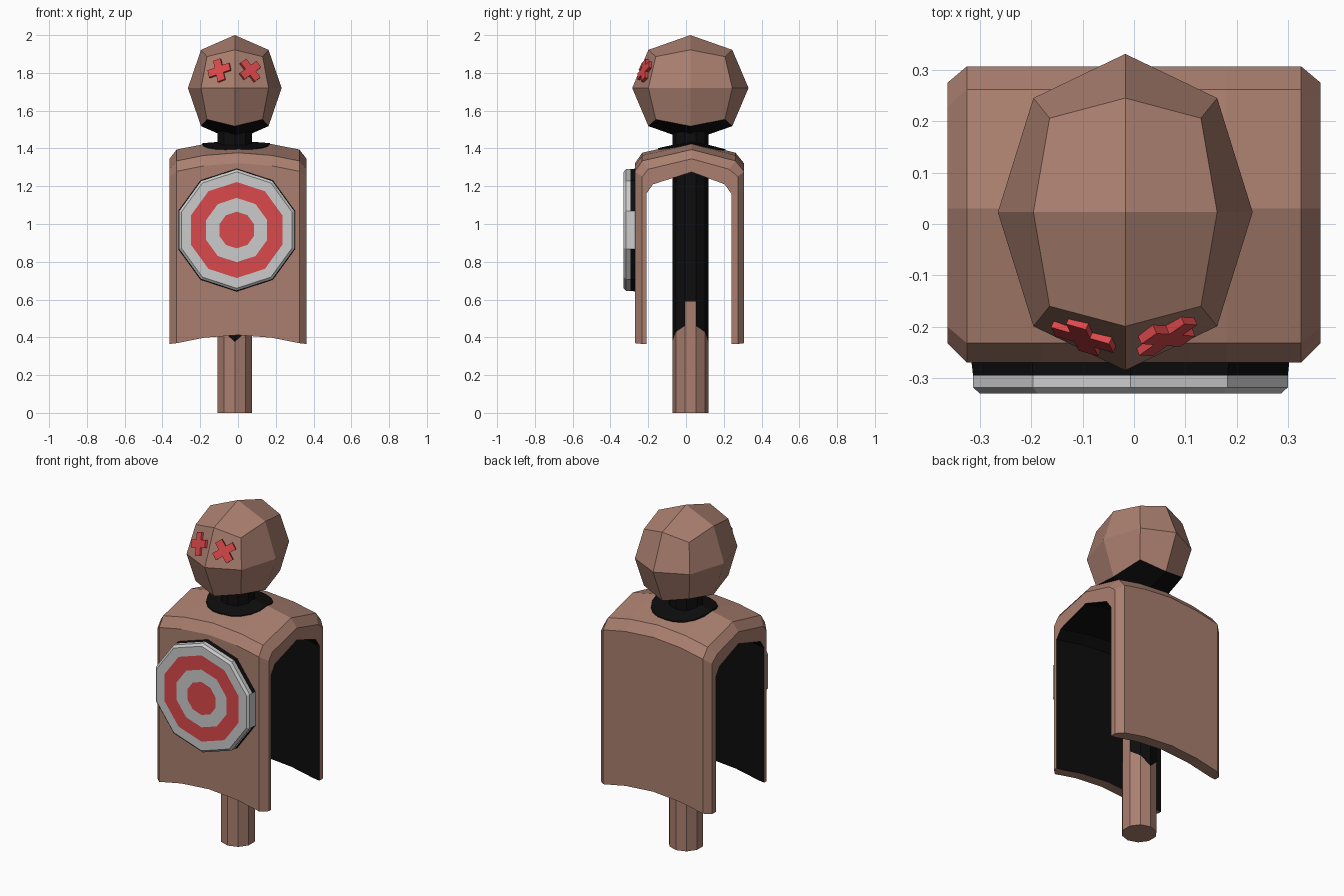
import bpy, bmesh, math
from mathutils import Vector

if "Cube" in bpy.data.objects:
    bpy.data.objects.remove(bpy.data.objects["Cube"])

def material(name, rgb):
    m = bpy.data.materials.new(name)
    m.diffuse_color = (*rgb, 1)
    m.use_nodes = True
    m.node_tree.nodes["Principled BSDF"].inputs["Base Color"].default_value = m.diffuse_color
    return m

BROWN = material("brown", (0.40, 0.212, 0.158))
DARK = material("near_black", (0.004, 0.004, 0.004))
RED = material("red", (0.70, 0.065, 0.07))
PALE = material("pale_grey", (0.60, 0.60, 0.60))
CX, CY = -0.017, 0.023

def finish(name, bm, mats):
    bmesh.ops.recalc_face_normals(bm, faces=bm.faces)
    me = bpy.data.meshes.new(name)
    bm.to_mesh(me)
    bm.free()
    for m in mats:
        me.materials.append(m)
    ob = bpy.data.objects.new(name, me)
    bpy.context.collection.objects.link(ob)
    return ob

def loft(bm, rings, rule, cap_start=None, cap_end=None):
    """Join closed rings of points; rule(ring index, segment index) gives the material."""
    vs = [[bm.verts.new(p) for p in r] for r in rings]
    n = len(vs[0])
    for i in range(len(vs) - 1):
        for j in range(n):
            k = (j + 1) % n
            f = bm.faces.new((vs[i][j], vs[i][k], vs[i + 1][k], vs[i + 1][j]))
            f.material_index = rule(i, j)
    for cap, ring in ((cap_start, vs[0]), (cap_end, vs[-1])):
        if cap is not None:
            bm.faces.new(ring).material_index = cap
    return vs

# Ten-sided post, darkened above the hem of the cape
def post_ring(z, rise=0.0):
    out = []
    for k in range(10):
        a = math.radians(36 * k)
        out.append((CX + 0.095 * math.sin(a), CY - 0.095 * math.cos(a), z + rise * abs(math.sin(a))))
    return out

bm = bmesh.new()
side_faces = (2, 7)
loft(bm, [post_ring(0), post_ring(0.375, 0.09), post_ring(0.59), post_ring(1.5)],
     lambda i, j: 0 if i == 0 or (i == 1 and j in side_faces) else 1, 0, 1)
finish("post", bm, [BROWN, DARK])

# Head: rounded cube of 24 quads, dark underneath
bm = bmesh.new()
bmesh.ops.create_cube(bm, size=2)
bmesh.ops.subdivide_edges(bm, edges=bm.edges[:], cuts=1, use_grid_fill=True)
for f in bm.faces:
    f.material_index = 1 if f.calc_center_median().z < -0.99 else 0
for v in bm.verts:
    s = (1, 1, 0.721, 0.594)[sum(abs(c) > 0.5 for c in v.co)]
    v.co = Vector((CX + v.co.x * s * 0.248, CY + v.co.y * s * 0.308, 1.72 + v.co.z * s * 0.28))
finish("head", bm, [BROWN, DARK])

# Cape: arched cross-section swept from side to side, dark inside
outer = [(-.27, .365), (-.27, 1.275), (-.232, 1.33), (.03, 1.39), (.262, 1.33), (.307, 1.275), (.307, .365)]
rim = [(-.232, .365), (-.232, 1.25), (-.2, 1.29), (.03, 1.345), (.228, 1.29), (.275, 1.25), (.275, .365)]
inner = [(-.21, .365), (-.21, 1.16), (-.175, 1.21), (.03, 1.275), (.205, 1.21), (.24, 1.16), (.24, .365)]
stations = [(-.363, 0), (-.325, .004), (-.18, .033), (0, .047), (.18, .033), (.325, .004), (.363, 0)]
rings = []
for x, dz in stations:
    shell = rim if abs(x) > 0.35 else outer
    rings.append([(x, y, z + dz) for y, z in shell + inner[::-1]])
bm = bmesh.new()
vs = loft(bm, rings, lambda i, j: 1 if 7 <= j <= 12 else 0)
for ring in (vs[0], vs[-1]):
    for i in range(6):
        bm.faces.new((ring[i], ring[i + 1], ring[12 - i], ring[13 - i]))
finish("cape", bm, [BROWN, DARK])

# Dark stain around the neck, a thin plate lying on the cape
def cape_top(x, y):
    slope = 0.06 / 0.262 if y < 0.03 else 0.06 / 0.232
    return 1.437 - abs(x) * 0.014 / 0.18 - abs(y - 0.03) * slope

def stain_ring(r, lift):
    out = []
    for k in range(20):
        a = math.tau * k / 20
        x, y = r * math.cos(a), 0.03 + r * math.sin(a)
        out.append((x - 0.01, y, cape_top(x, y) + lift))
    return out

bm = bmesh.new()
loft(bm, [stain_ring(0.18, -0.002), stain_ring(0.178, 0.005), stain_ring(0.05, 0.005)], lambda i, j: 0)
finish("neck_stain", bm, [DARK])

# Ten-sided target disc with coloured rings
def disc_ring(r, y):
    return [(-0.007 + r * math.sin(math.radians(36 * k)), y, 0.968 + r * math.cos(math.radians(36 * k)))
            for k in range(10)]

bm = bmesh.new()
disc = [disc_ring(r, y) for r, y in ((.326, -.262), (.322, -.295), (.322, -.318), (.308, -.33),
                                     (.254, -.33), (.17, -.33), (.097, -.33))]
bands = (2, 1, 1, 1, 0, 1)
loft(bm, disc, lambda i, j: 1 if i == 0 and j in side_faces else bands[i], 2, 0)
finish("target", bm, [RED, PALE, DARK])

# Cross-shaped eyes lying on the slanted front faces of the head
def eye(name, side, angle):
    n = Vector((side * 0.366, -0.871, 0.329)).normalized()
    u = Vector((0, 0, 1)).cross(n).normalized()
    v = n.cross(u)
    c = Vector((CX + side * 0.078, -0.212, 1.81))
    L, w = 0.062, 0.021
    plus = []
    for q in range(4):
        for px, py in ((L, -w), (L, w), (w, w)):
            a = math.radians(90 * q + angle)
            plus.append((px * math.cos(a) - py * math.sin(a), px * math.sin(a) + py * math.cos(a)))
    bm = bmesh.new()
    loft(bm, [[c + u * a + v * b + n * h for a, b in plus] for h in (-0.012, 0.016)],
         lambda i, j: 0, 0, 0)
    finish(name, bm, [RED])

eye("eye_left", -1, 20)
eye("eye_right", 1, 33)
